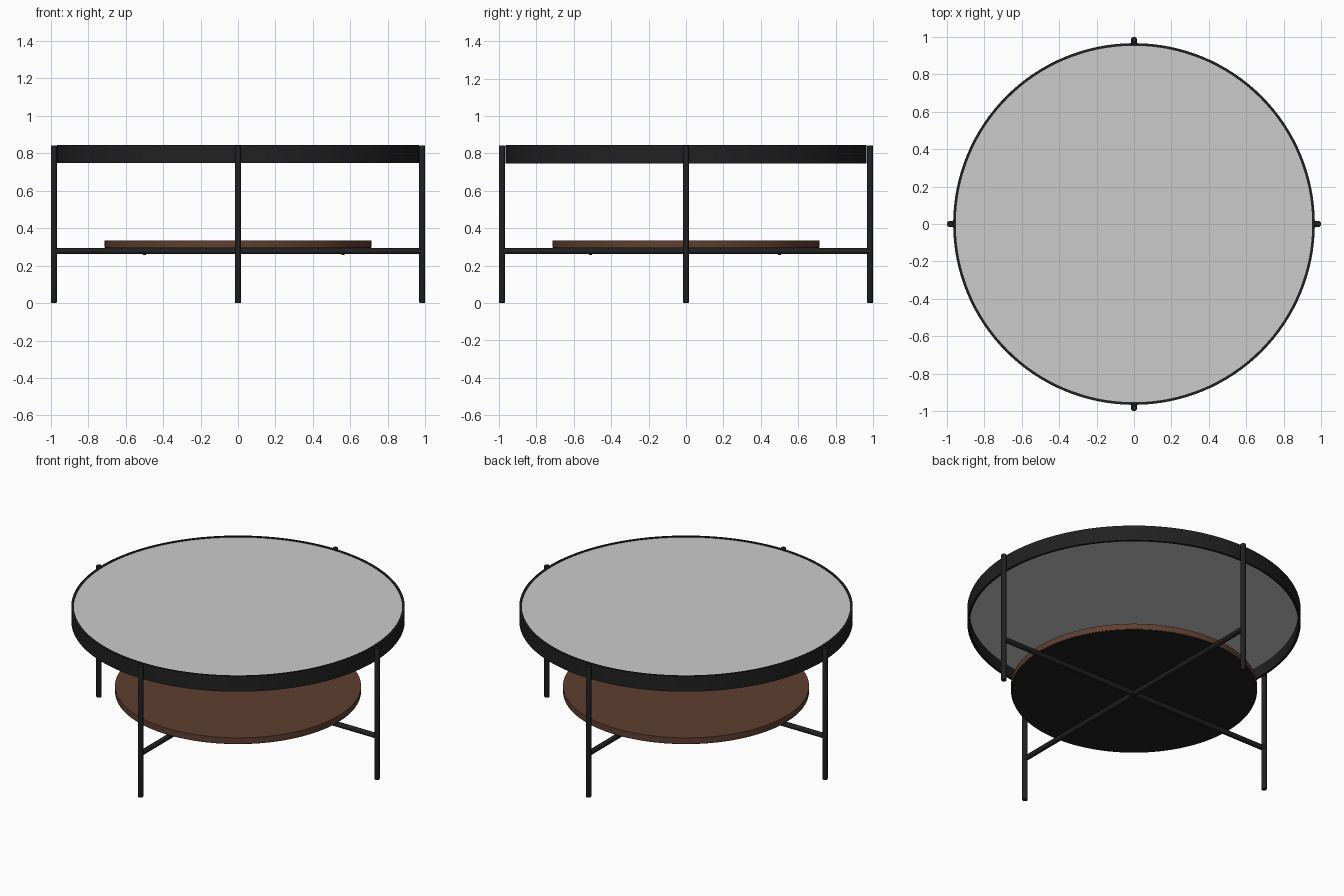
import bpy, bmesh, math
from mathutils import Matrix, Vector

if "Cube" in bpy.data.objects:
    bpy.data.objects.remove(bpy.data.objects["Cube"])


def material(name, col):
    m = bpy.data.materials.new(name)
    m.diffuse_color = (*col, 1)
    m.use_nodes = True
    m.node_tree.nodes["Principled BSDF"].inputs["Base Color"].default_value = m.diffuse_color
    return m


BLACK = material("black metal", (0.015, 0.015, 0.016))
GREY = material("grey glass", (0.6, 0.6, 0.6))
BROWN = material("brown wood", (0.115, 0.05, 0.03))


def finish(bm, name, mats):
    bmesh.ops.recalc_face_normals(bm, faces=bm.faces)
    me = bpy.data.meshes.new(name)
    bm.to_mesh(me)
    bm.free()
    ob = bpy.data.objects.new(name, me)
    bpy.context.collection.objects.link(ob)
    for m in mats:
        me.materials.append(m)
    bpy.ops.object.select_all(action='DESELECT')
    ob.select_set(True)
    bpy.context.view_layer.objects.active = ob
    bpy.ops.object.shade_smooth_by_angle(angle=math.radians(35))
    return ob


def rod(name, a, b, r, mat, seg=20, bevel=0.0):
    """Cylinder between two points, with optionally rounded ends."""
    a, b = Vector(a), Vector(b)
    d = b - a
    bm = bmesh.new()
    rot = d.to_track_quat('Z', 'Y').to_matrix().to_4x4()
    bmesh.ops.create_cone(bm, cap_ends=True, segments=seg, radius1=r, radius2=r,
                          depth=d.length,
                          matrix=Matrix.Translation((a + b) / 2) @ rot)
    if bevel:
        caps = [f for f in bm.faces if len(f.verts) > 4]
        edges = list({e for f in caps for e in f.edges})
        bmesh.ops.bevel(bm, geom=edges, offset=bevel, segments=2,
                        affect='EDGES', profile=0.5)
    return finish(bm, name, [mat])


def lathe_ring(name, profile, mat, seg=128):
    """Closed (radius, z) profile spun around z."""
    bm = bmesh.new()
    rings = [[bm.verts.new((r * math.cos(2 * math.pi * i / seg),
                            r * math.sin(2 * math.pi * i / seg), z))
              for i in range(seg)] for r, z in profile]
    for k, cur in enumerate(rings):
        nxt = rings[(k + 1) % len(rings)]
        for i in range(seg):
            j = (i + 1) % seg
            bm.faces.new((cur[i], cur[j], nxt[j], nxt[i]))
    return finish(bm, name, [mat])


# table top: thin rim hoop and glass disc
lathe_ring("top_rim", [(0.952, 0.747), (0.966, 0.747), (0.966, 0.845), (0.952, 0.845)], BLACK)
rod("glass_top", (0, 0, 0.818), (0, 0, 0.84), 0.953, GREY, 128)

# lower shelf: wooden disc on a thin black backing
rod("shelf", (0, 0, 0.298), (0, 0, 0.334), 0.713, BROWN, 128)
rod("shelf_backing", (0, 0, 0.293), (0, 0, 0.298), 0.711, BLACK, 128)

# four legs just outside the rim
R, C = 0.016, 0.984
for side, (x, y) in {"right": (1, 0), "back": (0, 1), "left": (-1, 0), "front": (0, -1)}.items():
    rod(side + "_leg", (x * C, y * C, 0), (x * C, y * C, 0.843), R, BLACK, bevel=0.005)

# crossed bars under the shelf
Z = 0.277
rod("cross_bar_x", (-C, 0, Z), (C, 0, Z), R, BLACK)
rod("cross_bar_y", (0, -C, Z), (0, C, Z), R, BLACK)

# small screws under the bars
for n, (x, y) in enumerate([(-0.5, 0), (0.56, 0), (0, -0.51), (0, 0.5)]):
    rod("screw_%d" % (n + 1), (x, y, 0.257), (x, y, 0.275), 0.008, BLACK, 12)
